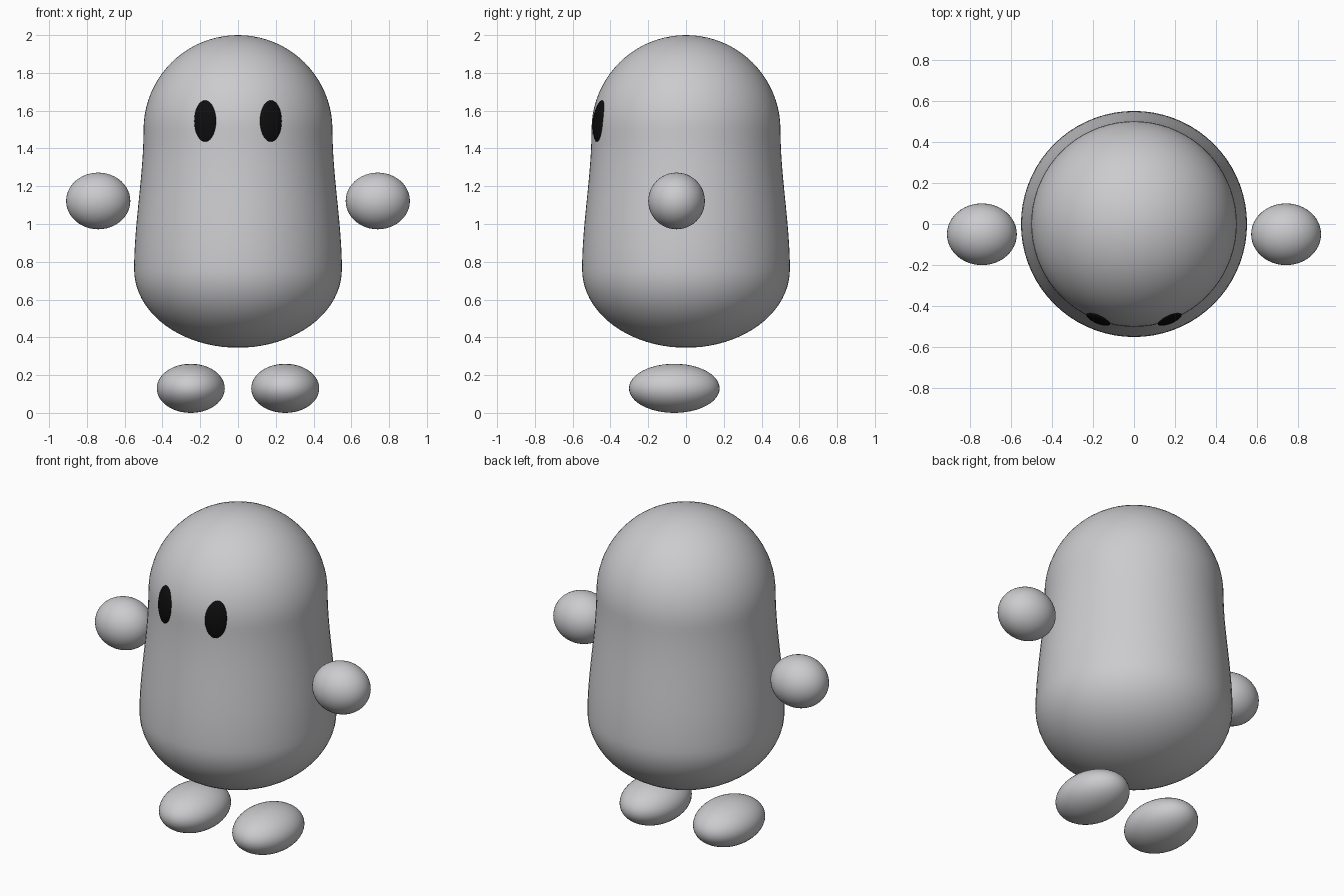
import bpy
import bmesh
from math import sin, cos, pi, sqrt

if "Cube" in bpy.data.objects:
    bpy.data.objects.remove(bpy.data.objects["Cube"], do_unlink=True)

HEAD_R, HEAD_Z = 0.5, 1.5      # round head
BELLY_R, BELLY_Z = 0.55, 0.76  # widest ring of the belly
BELLY_H = 0.415


def make_material(name, colour):
    mat = bpy.data.materials.new(name)
    mat.use_nodes = True
    mat.diffuse_color = colour
    mat.node_tree.nodes["Principled BSDF"].inputs["Base Color"].default_value = colour
    return mat


grey = make_material("soft grey", (0.6, 0.6, 0.62, 1))
black = make_material("eye black", (0.004, 0.004, 0.004, 1))


def make_object(name, bm, mat):
    bmesh.ops.recalc_face_normals(bm, faces=bm.faces)
    mesh = bpy.data.meshes.new(name)
    bm.to_mesh(mesh)
    bm.free()
    mesh.materials.append(mat)
    mesh.shade_smooth()
    obj = bpy.data.objects.new(name, mesh)
    bpy.context.collection.objects.link(obj)
    return obj


def body_radius(z):
    """Radius of the body at height z."""
    if z >= HEAD_Z:
        return sqrt(max(0, HEAD_R ** 2 - (z - HEAD_Z) ** 2))
    if z <= BELLY_Z:
        return BELLY_R * sqrt(max(0, 1 - ((BELLY_Z - z) / BELLY_H) ** 2))
    t = (HEAD_Z - z) / (HEAD_Z - BELLY_Z)
    return HEAD_R + (BELLY_R - HEAD_R) * t * t * (3 - 2 * t)


# Body: a spun profile of dome, waist and rounded belly
arc = [pi / 2 * i / 20 for i in range(21)]
heights = [HEAD_Z + HEAD_R * cos(a) for a in arc]
heights += [HEAD_Z + (BELLY_Z - HEAD_Z) * i / 16 for i in range(1, 16)]
heights += [BELLY_Z - BELLY_H * sin(a) for a in arc]
bm = bmesh.new()
profile = [bm.verts.new((body_radius(z), 0, z)) for z in heights]
edges = [bm.edges.new(pair) for pair in zip(profile, profile[1:])]
bmesh.ops.spin(bm, geom=profile + edges, cent=(0, 0, 0), axis=(0, 0, 1),
               angle=2 * pi, steps=72)
bmesh.ops.remove_doubles(bm, verts=bm.verts, dist=0.0005)
make_object("body", bm, grey)


# Hands and feet: floating ellipsoids
def ellipsoid(name, centre, radii):
    bm = bmesh.new()
    bmesh.ops.create_uvsphere(bm, u_segments=48, v_segments=24, radius=1)
    bmesh.ops.scale(bm, vec=radii, verts=bm.verts)
    obj = make_object(name, bm, grey)
    obj.location = centre


# Eyes: thin oval domes that hug the curve of the head
def eye(name, cx, cz=1.545, half_w=0.058, half_h=0.11, bulge=0.016):
    bm = bmesh.new()
    rings, steps = 10, 36

    def point(t, a):
        x, z = cx + half_w * t * cos(a), cz + half_h * t * sin(a)
        r = body_radius(z) + 0.002 + bulge * sqrt(1 - t * t)
        if t == 1:
            r -= 0.006
        return bm.verts.new((x, -sqrt(r * r - x * x), z))

    centre = point(0, 0)
    last = None
    for k in range(1, rings + 1):
        ring = [point(sin(pi / 2 * k / rings) if k < rings else 1, 2 * pi * j / steps)
                for j in range(steps)]
        for j in range(steps):
            n = (j + 1) % steps
            if last:
                bm.faces.new((last[j], last[n], ring[n], ring[j]))
            else:
                bm.faces.new((centre, ring[n], ring[j]))
        last = ring
    obj = make_object(name, bm, black)
    # Keep the open dome facing outward
    if obj.data.polygons[0].normal.y > 0:
        obj.data.flip_normals()


for side, s in (("left", 1), ("right", -1)):
    ellipsoid(side + "_hand", (s * 0.74, -0.05, 1.122), (0.17, 0.15, 0.15))
    ellipsoid(side + "_foot", (s * 0.25, -0.062, 0.13), (0.18, 0.24, 0.13))
    eye(side + "_eye", s * 0.174)
